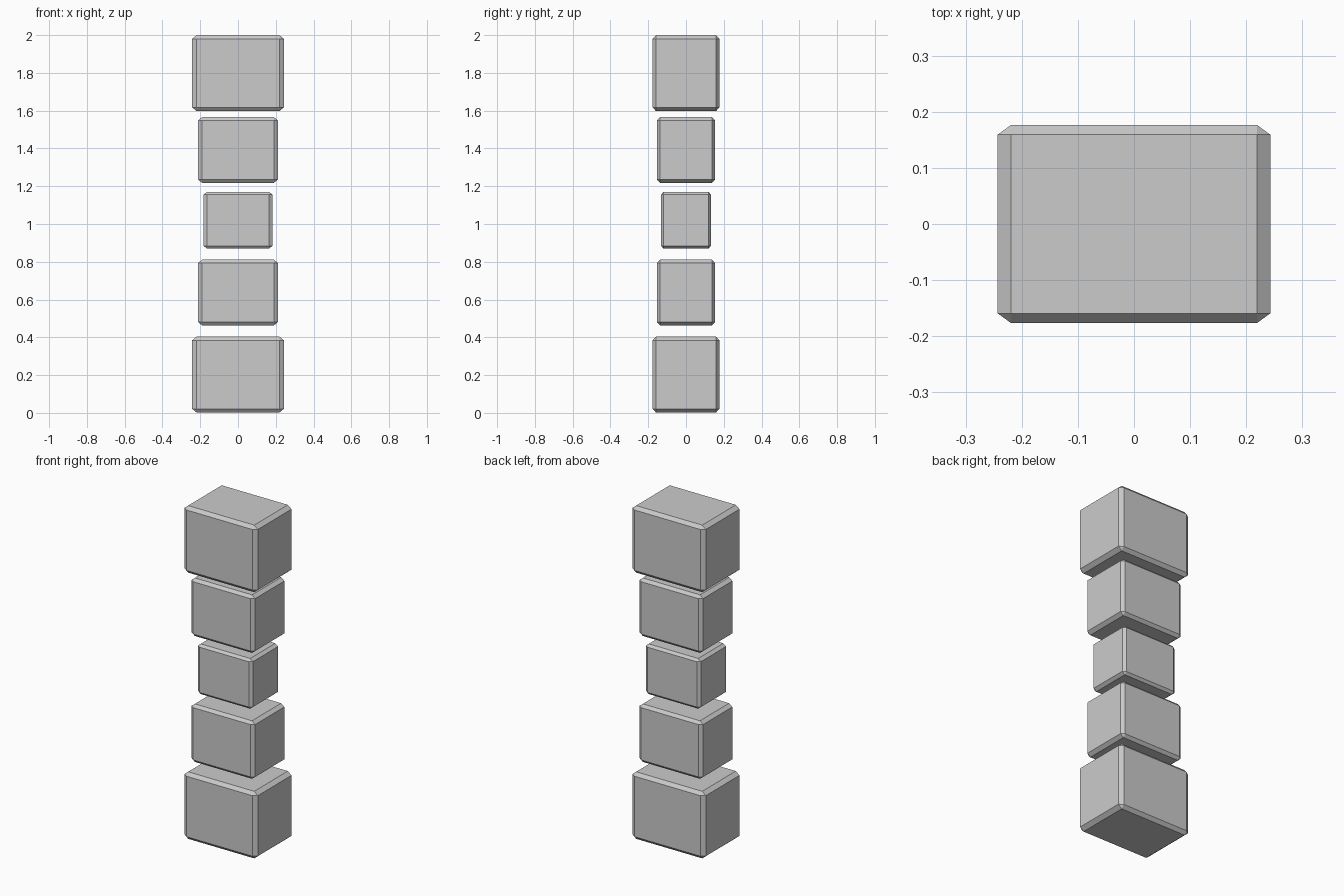
import bpy
import bmesh

if "Cube" in bpy.data.objects:
    bpy.data.objects.remove(bpy.data.objects["Cube"])


def chamfered_block(name, size, z):
    """Unit cube with chamfered edges, stretched to size and centred at height z."""
    bm = bmesh.new()
    bmesh.ops.create_cube(bm, size=1.0)
    bmesh.ops.bevel(bm, geom=bm.edges[:], offset=0.049, offset_type='OFFSET',
                    segments=1, profile=0.5, affect='EDGES')
    bmesh.ops.scale(bm, vec=size, verts=bm.verts[:])
    mesh = bpy.data.meshes.new(name)
    bm.to_mesh(mesh)
    bm.free()
    obj = bpy.data.objects.new(name, mesh)
    obj.location.z = z
    bpy.context.collection.objects.link(obj)


# Stack of floating blocks, narrowing towards the middle
LARGE = (0.486, 0.353, 0.402)
MEDIUM = (0.421, 0.306, 0.348)
SMALL = (0.364, 0.264, 0.301)

chamfered_block("bottom_block", LARGE, 0.203)
chamfered_block("lower_block", MEDIUM, 0.637)
chamfered_block("middle_block", SMALL, 1.020)
chamfered_block("upper_block", MEDIUM, 1.392)
chamfered_block("top_block", LARGE, 1.799)
